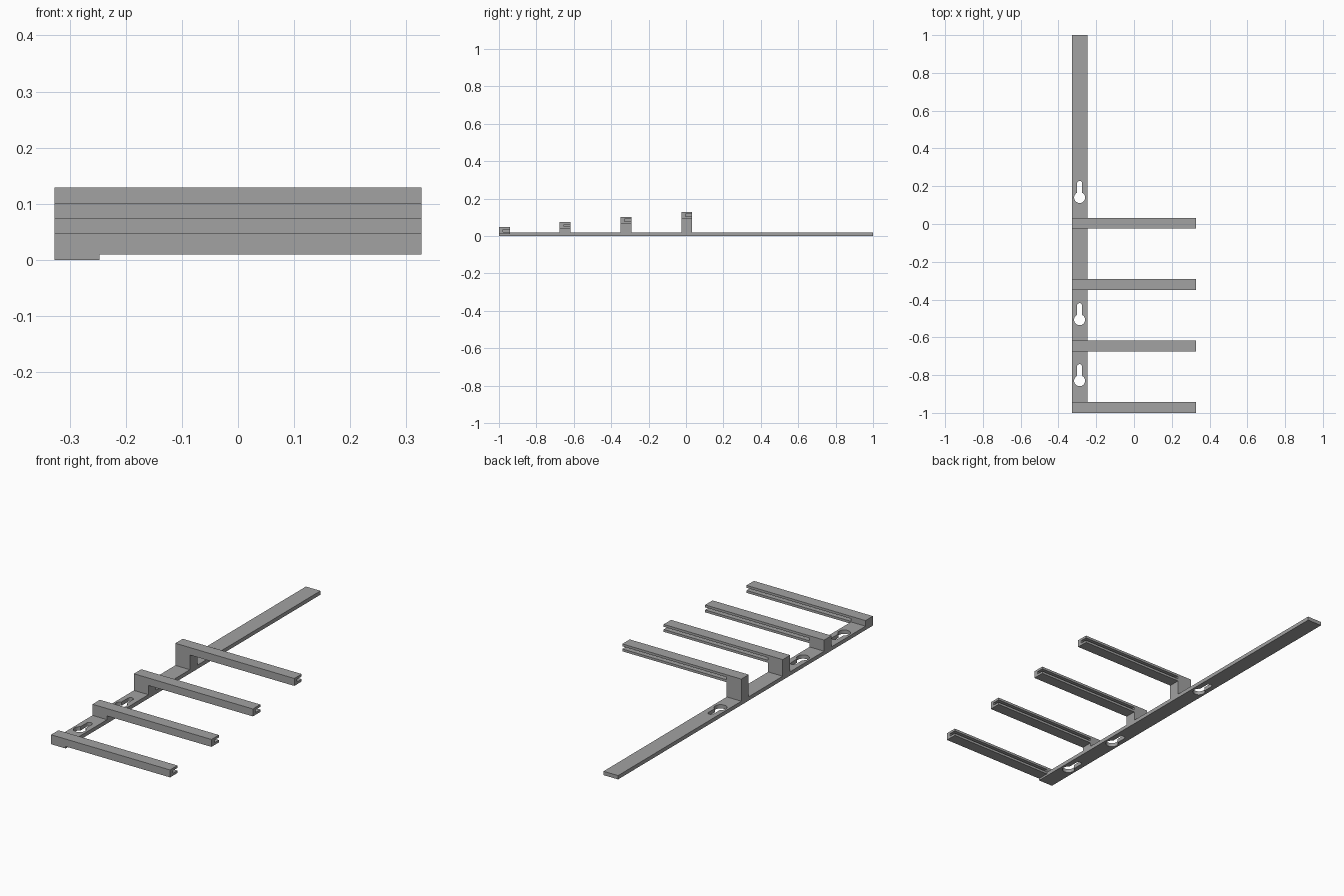
import bpy, bmesh
from math import sin, cos, asin, pi
from mathutils import Vector

cube = bpy.data.objects.get("Cube")
if cube:
    bpy.data.objects.remove(cube, do_unlink=True)

grey = bpy.data.materials.new("plain_grey")
grey.use_nodes = True
colour = (0.36, 0.36, 0.36, 1)
grey.diffuse_color = colour
grey.node_tree.nodes["Principled BSDF"].inputs["Base Color"].default_value = colour

LEFT, RIGHT = -0.327, 0.327
RAIL_EDGE = -0.247
RAIL_TOP = 0.019
ARM_W, ARM_H = 0.058, 0.037


def extrude(name, points, direction):
    """Make a solid by sweeping a flat outline along a direction."""
    bm = bmesh.new()
    face = bm.faces.new([bm.verts.new(p) for p in points])
    result = bmesh.ops.extrude_face_region(bm, geom=[face], use_keep_orig=True)
    moved = [v for v in result["geom"] if isinstance(v, bmesh.types.BMVert)]
    bmesh.ops.translate(bm, verts=moved, vec=Vector(direction))
    bmesh.ops.recalc_face_normals(bm, faces=bm.faces)
    mesh = bpy.data.meshes.new(name)
    bm.to_mesh(mesh)
    bm.free()
    mesh.materials.append(grey)
    obj = bpy.data.objects.new(name, mesh)
    bpy.context.collection.objects.link(obj)
    return obj


def box(name, x0, x1, y0, y1, z0, z1):
    outline = [(x0, y0, z0), (x1, y0, z0), (x1, y1, z0), (x0, y1, z0)]
    return extrude(name, outline, (0, 0, z1 - z0))


def keyhole(name, y, x=-0.288, r=0.029, slot=0.014, reach=0.088):
    """Round hole with a narrow round-ended slot towards the back."""
    start = pi / 2 + asin(slot / r)
    sweep = 2 * pi - 2 * asin(slot / r)
    pts = [(x + r * cos(start + sweep * i / 28), y + r * sin(start + sweep * i / 28), -0.05)
           for i in range(29)]
    pts += [(x + slot * cos(pi * i / 12), y + reach - slot + slot * sin(pi * i / 12), -0.05)
            for i in range(13)]
    cutter = extrude(name, pts, (0, 0, 0.1))
    cutter.hide_render = True
    cutter.hide_set(True)
    return cutter


# Wall rail with three keyholes
rail = box("rail", LEFT, RAIL_EDGE, -1, 1, 0, RAIL_TOP)
for i, y in enumerate((0.14, -0.507, -0.83)):
    cut = rail.modifiers.new("keyhole", "BOOLEAN")
    cut.operation = "DIFFERENCE"
    cut.solver = "EXACT"
    cut.object = keyhole(f"keyhole_cutter_{i + 1}", y)

# Stepped posts, each carrying an arm grooved along its back
for i in range(4):
    y0 = -1 + 0.325 * i
    y1 = y0 + ARM_W
    top = 0.047 + 0.0273 * i
    low = top - ARM_H
    g0, g1, gy = low + 0.012, low + 0.025, y0 + 0.022
    box(f"post_{i + 1}", LEFT, RAIL_EDGE, y0, y1, RAIL_TOP, top)
    section = [(y0, low), (y1, low), (y1, g0), (gy, g0),
               (gy, g1), (y1, g1), (y1, top), (y0, top)]
    extrude(f"arm_{i + 1}", [(RAIL_EDGE, y, z) for y, z in section],
            (RIGHT - RAIL_EDGE, 0, 0))
